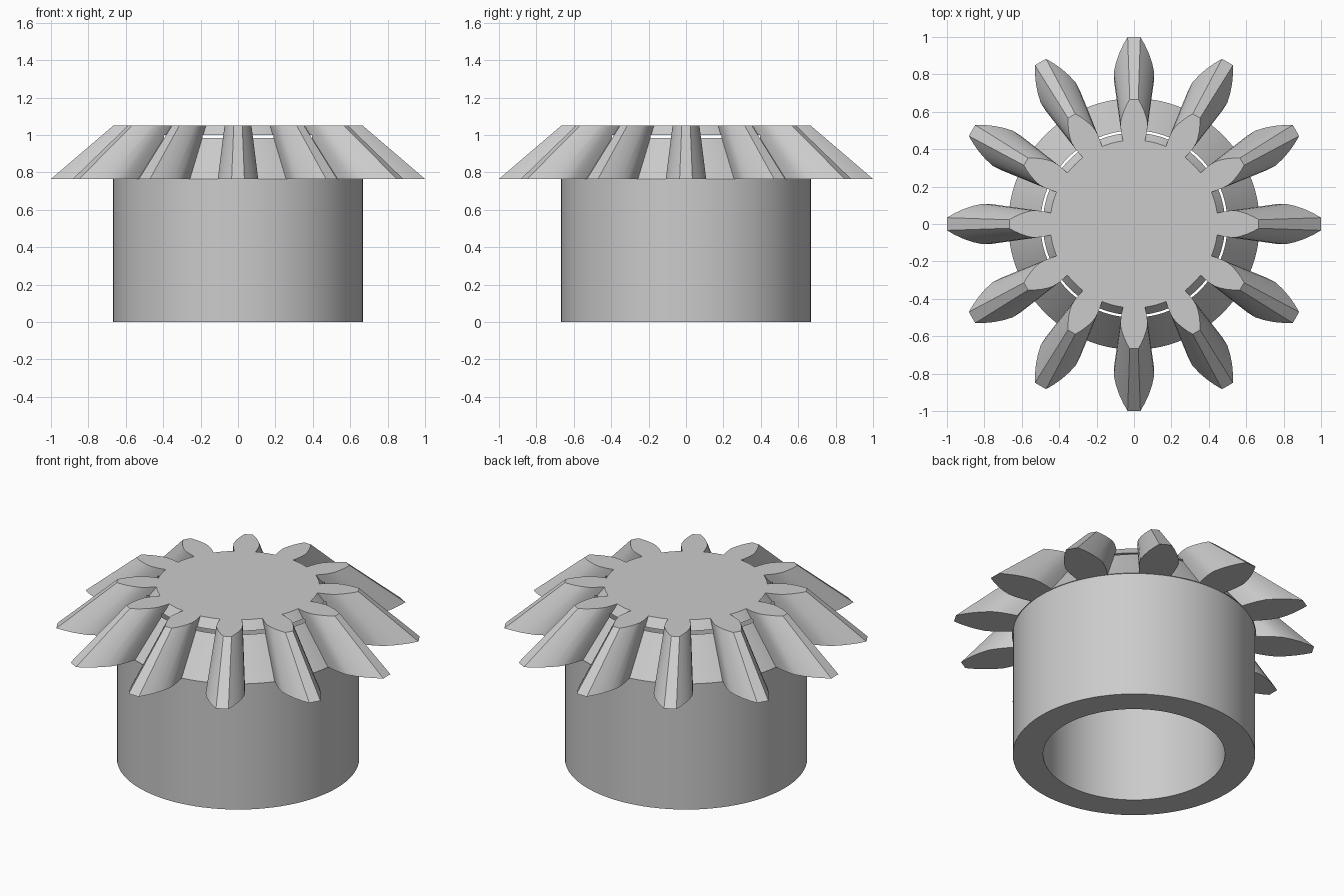
import bpy, bmesh, math

TEETH = 12
HUB_R, BORE_R = 0.667, 0.5
GEAR_Z, TOP_Z, BORE_TOP = 0.765, 1.05, 1.0
ROOT_R, TAPER = 0.672, 2 / 3
SEGMENTS = 96

cube = bpy.data.objects.get("Cube")
if cube:
    bpy.data.objects.remove(cube, do_unlink=True)

# Single grey metal colour
metal = bpy.data.materials.new("grey_metal")
metal.use_nodes = True
grey = (0.6, 0.6, 0.6, 1)
metal.diffuse_color = grey
metal.node_tree.nodes["Principled BSDF"].inputs["Base Color"].default_value = grey


def make_object(name, bm):
    bmesh.ops.recalc_face_normals(bm, faces=bm.faces)
    mesh = bpy.data.meshes.new(name)
    bm.to_mesh(mesh)
    bm.free()
    obj = bpy.data.objects.new(name, mesh)
    bpy.context.collection.objects.link(obj)
    return obj


def finish(obj):
    obj.data.materials.clear()
    obj.data.materials.append(metal)
    bpy.ops.object.select_all(action="DESELECT")
    obj.select_set(True)
    bpy.context.view_layer.objects.active = obj
    bpy.ops.object.shade_smooth_by_angle(angle=math.radians(25))


def circle(radius):
    step = 2 * math.pi / SEGMENTS
    return [(radius * math.cos(i * step), radius * math.sin(i * step))
            for i in range(SEGMENTS)]


def add_loop(bm, points, z, scale=1):
    return [bm.verts.new((x * scale, y * scale, z)) for x, y in points]


def bridge(bm, a, b):
    for i in range(len(a)):
        j = (i + 1) % len(a)
        bm.faces.new((a[i], a[j], b[j], b[i]))


def prism(bm, points, z0, z1, scale=1):
    low, high = add_loop(bm, points, z0), add_loop(bm, points, z1, scale)
    bridge(bm, low, high)
    bm.faces.new(low)
    bm.faces.new(high)


# Hub: open tube below the gear
bm = bmesh.new()
loops = [add_loop(bm, circle(r), z) for r, z in
         ((HUB_R, 0), (HUB_R, GEAR_Z), (BORE_R, GEAR_Z), (BORE_R, 0))]
for k in range(4):
    bridge(bm, loops[k], loops[(k + 1) % 4])
finish(make_object("hub", bm))

# Gear outline: half tooth as (radius along tooth, half width), mirrored and repeated
flank = [(0.666, 0.088), (0.71, 0.098), (0.76, 0.106), (0.81, 0.108),
         (0.86, 0.097), (0.91, 0.08), (0.96, 0.057), (1.0, 0.034)]
tooth = [(r, -w) for r, w in flank] + [(r, w) for r, w in reversed(flank)]
pitch = 2 * math.pi / TEETH
root_angle = math.atan2(flank[0][1], flank[0][0])
outline = []
for t in range(TEETH):
    a = t * pitch
    c, s = math.cos(a), math.sin(a)
    outline += [(x * c - y * s, x * s + y * c) for x, y in tooth]
    for k in range(1, 6):
        g = a + root_angle + (pitch - 2 * root_angle) * k / 6
        outline.append((ROOT_R * math.cos(g), ROOT_R * math.sin(g)))

# Bevel gear: outline shrinking towards the top
bm = bmesh.new()
prism(bm, outline, GEAR_Z, TOP_Z, TAPER)
gear = make_object("bevel_gear", bm)

# Blind bore breaking through the root cone under the top plate
bm = bmesh.new()
prism(bm, circle(BORE_R), GEAR_Z - 0.2, BORE_TOP)
cutter = make_object("bore_cutter", bm)
cutter.hide_render = True
cut = gear.modifiers.new("bore", "BOOLEAN")
cut.operation = "DIFFERENCE"
cut.solver = "EXACT"
cut.object = cutter
bpy.context.view_layer.objects.active = gear
bpy.ops.object.modifier_apply(modifier=cut.name)
bpy.data.objects.remove(cutter, do_unlink=True)
finish(gear)
